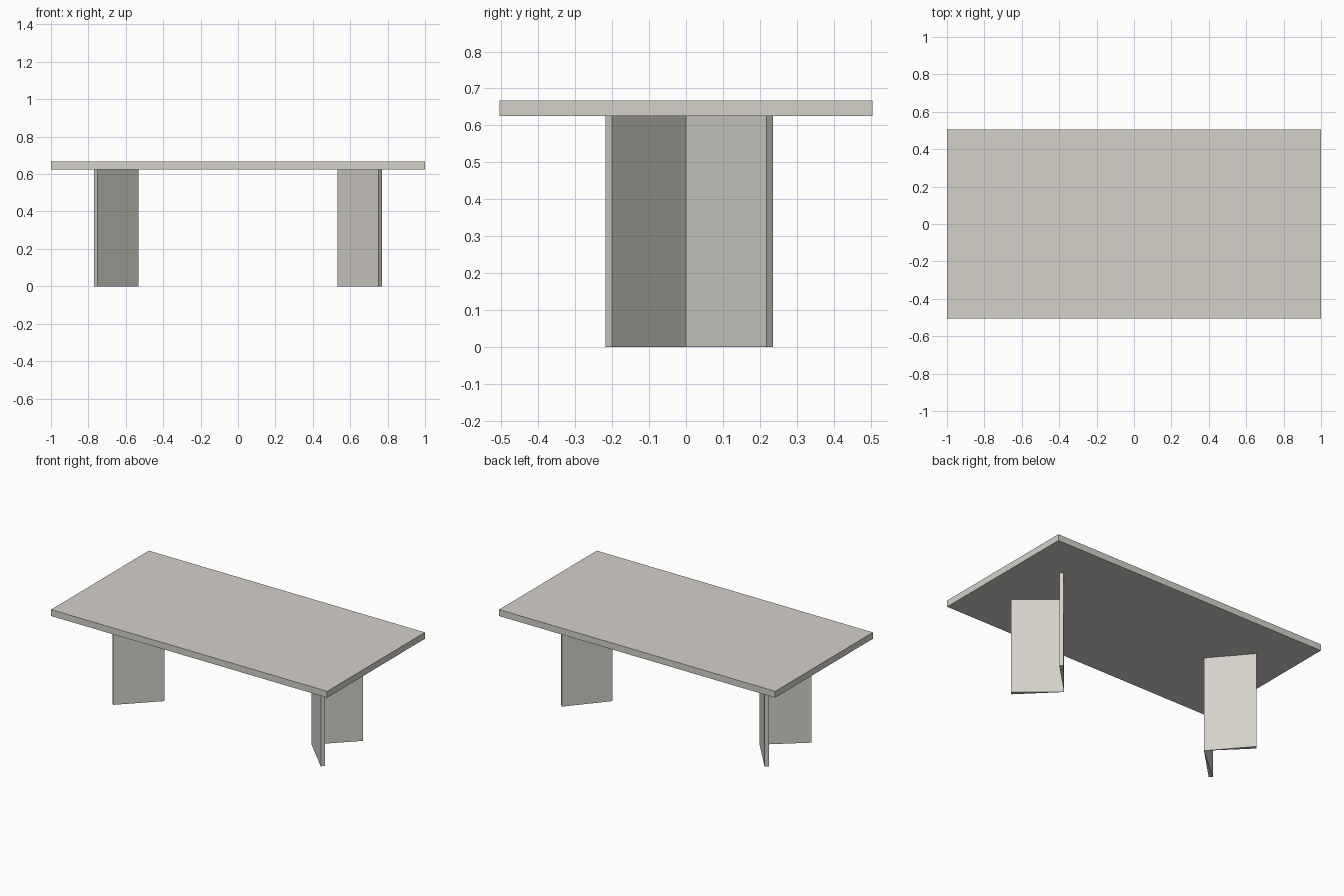
import bpy, bmesh

if "Cube" in bpy.data.objects:
    bpy.data.objects.remove(bpy.data.objects["Cube"])

stone = bpy.data.materials.new("warm_grey")
stone.diffuse_color = (0.66, 0.64, 0.59, 1.0)
stone.use_nodes = True
stone.node_tree.nodes["Principled BSDF"].inputs["Base Color"].default_value = stone.diffuse_color

TOP_BOTTOM, TOP_HEIGHT = 0.625, 0.667


def prism(name, outline, z0, z1):
    """Extrude a flat outline (x, y) from z0 up to z1."""
    bm = bmesh.new()
    face = bm.faces.new([bm.verts.new((x, y, z0)) for x, y in outline])
    grown = bmesh.ops.extrude_face_region(bm, geom=[face])["geom"]
    bmesh.ops.translate(bm, vec=(0, 0, z1 - z0),
                        verts=[g for g in grown if isinstance(g, bmesh.types.BMVert)])
    bmesh.ops.recalc_face_normals(bm, faces=bm.faces)
    mesh = bpy.data.meshes.new(name)
    bm.to_mesh(mesh)
    bm.free()
    mesh.materials.append(stone)
    obj = bpy.data.objects.new(name, mesh)
    bpy.context.collection.objects.link(obj)
    return obj


# Table top
prism("table_top", [(-1, -0.505), (1, -0.505), (1, 0.505), (-1, 0.505)],
      TOP_BOTTOM, TOP_HEIGHT)

# Two V-shaped legs opening outwards, each made of two wedge panels
front_panel = [(0.533, 0), (0.752, -0.218), (0.77, -0.2)]
back_panel = [(0.533, 0), (0.752, 0.218), (0.734, 0.236)]
for side, sx in (("right", 1), ("left", -1)):
    for part, outline in (("front", front_panel), ("back", back_panel)):
        prism(f"{side}_leg_{part}_panel", [(sx * x, y) for x, y in outline],
              0, TOP_BOTTOM)
